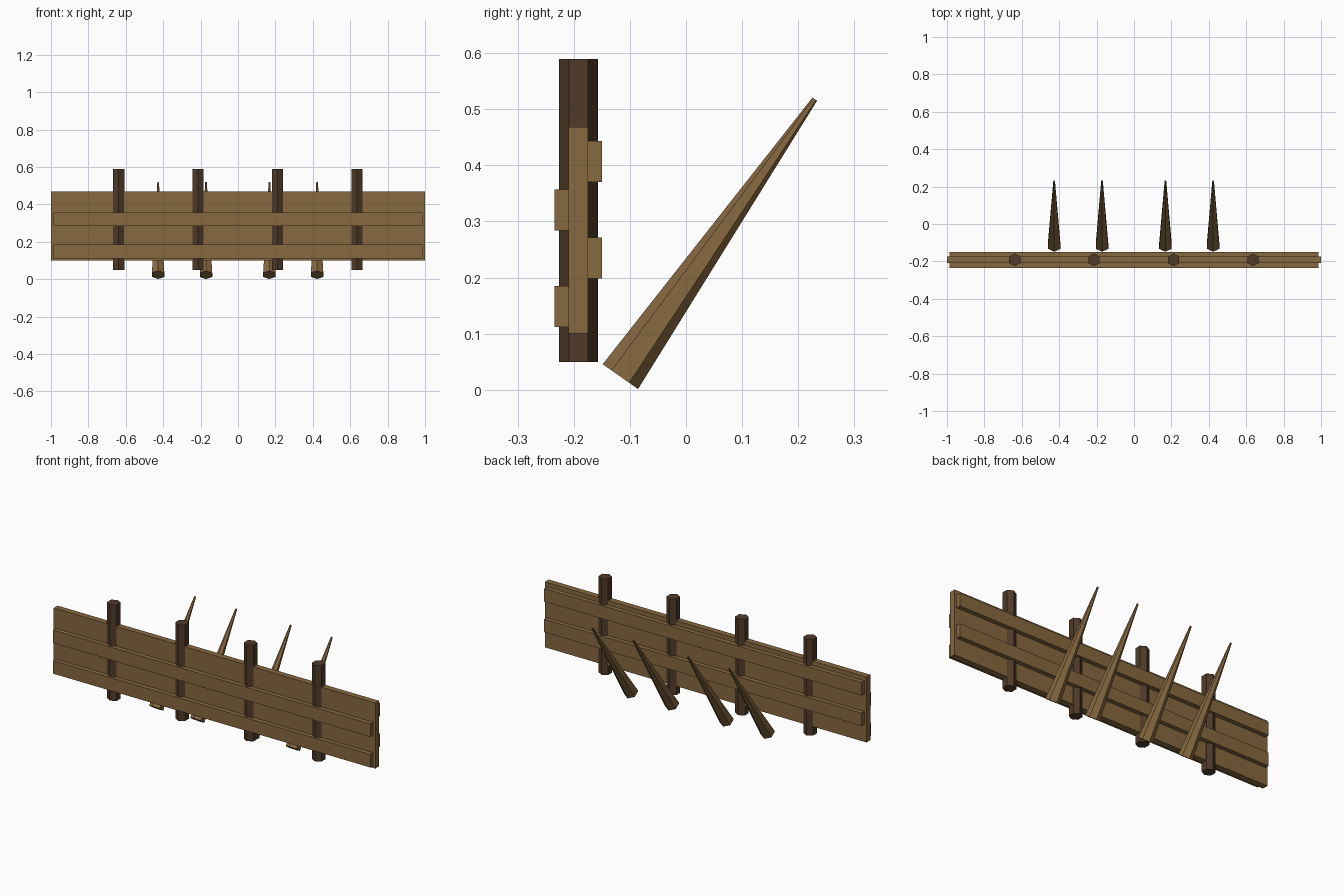
import bpy, bmesh, math
from mathutils import Vector

if "Cube" in bpy.data.objects:
    bpy.data.objects.remove(bpy.data.objects["Cube"])


def material(name, color):
    m = bpy.data.materials.new(name)
    m.diffuse_color = (*color, 1)
    m.use_nodes = True
    m.node_tree.nodes["Principled BSDF"].inputs["Base Color"].default_value = m.diffuse_color
    return m


PLANK = material("plank_brown", (0.242, 0.138, 0.051))
POST = material("dark_post_brown", (0.080, 0.042, 0.022))


def finish(name, bm, mat):
    bmesh.ops.recalc_face_normals(bm, faces=bm.faces)
    me = bpy.data.meshes.new(name)
    bm.to_mesh(me)
    bm.free()
    me.materials.append(mat)
    ob = bpy.data.objects.new(name, me)
    bpy.context.collection.objects.link(ob)


def box(name, half_x, y0, y1, z0, z1, mat):
    bm = bmesh.new()
    bmesh.ops.create_cube(bm, size=1)
    for v in bm.verts:
        v.co = (v.co.x * 2 * half_x,
                (y0 + y1) / 2 + v.co.y * (y1 - y0),
                (z0 + z1) / 2 + v.co.z * (z1 - z0))
    finish(name, bm, mat)


def hex_taper(name, start, end, r0, r1, mat):
    """Six-sided tapered bar; corners lie in the y-z plane, flats face +-x."""
    start, end = Vector(start), Vector(end)
    side = Vector((1, 0, 0))
    up = (end - start).normalized().cross(side)
    bm = bmesh.new()
    rings = []
    for c, r in ((start, r0), (end, r1)):
        rings.append([bm.verts.new(c + r * (math.cos(a) * up + math.sin(a) * side))
                      for a in (i * math.pi / 3 for i in range(6))])
    for i in range(6):
        j = (i + 1) % 6
        bm.faces.new((rings[0][i], rings[0][j], rings[1][j], rings[1][i]))
    for ring in rings:
        bm.faces.new(ring)
    finish(name, bm, mat)


# Main wall board
box("main_board", 1.0, -0.209, -0.175, 0.10, 0.468, PLANK)

# Battens, staggered on the front and back
for i, z in enumerate((0.112, 0.284)):
    box(f"front_batten_{i}", 0.987, -0.234, -0.209, z, z + 0.073, PLANK)
for i, z in enumerate((0.198, 0.370)):
    box(f"back_batten_{i}", 0.987, -0.175, -0.150, z, z + 0.073, PLANK)

# Hexagonal upright posts through the board
for i, x in enumerate((-0.638, -0.214, 0.212, 0.636)):
    hex_taper(f"post_{i}", (x, -0.1915, 0.05), (x, -0.1915, 0.59), 0.0345, 0.0345, POST)

# Slanted sharpened stakes behind the wall
for i, x in enumerate((-0.427, -0.171, 0.168, 0.423)):
    hex_taper(f"stake_{i}", (x, -0.117, 0.0235), (x, 0.2295, 0.518), 0.0385, 0.005, PLANK)
